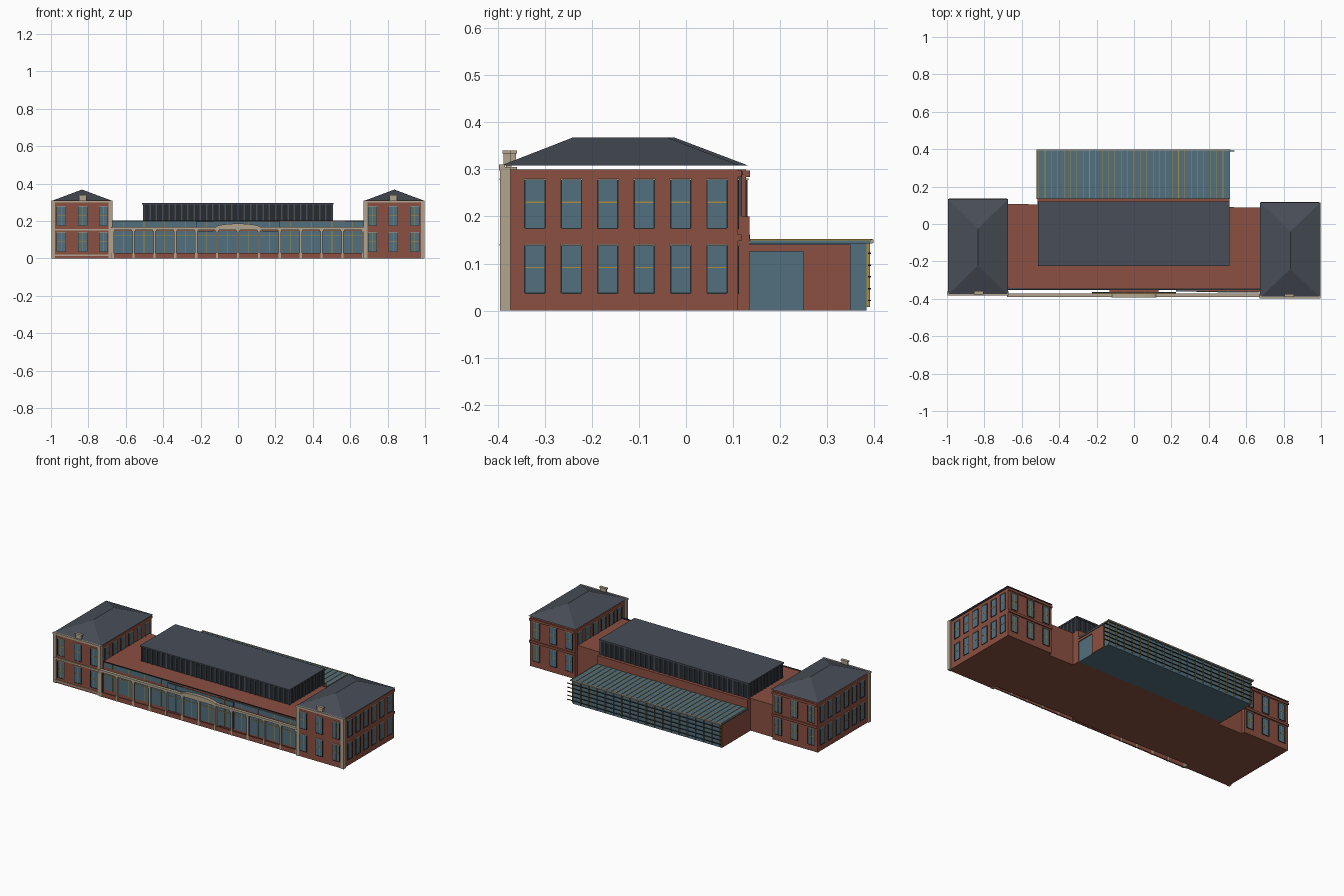
import bpy, bmesh, math

if "Cube" in bpy.data.objects:
    bpy.data.objects.remove(bpy.data.objects["Cube"])

def material(name, rgb):
    m = bpy.data.materials.new(name)
    m.diffuse_color = (*rgb, 1)
    m.use_nodes = True
    m.node_tree.nodes["Principled BSDF"].inputs["Base Color"].default_value = m.diffuse_color
    return m

BRICK = material("brick", (0.26, 0.08, 0.053))
GLASS = material("glass", (0.085, 0.16, 0.21))
SLATE = material("slate", (0.065, 0.075, 0.095))
STONE = material("stone", (0.45, 0.37, 0.27))
GOLD = material("gold_bars", (0.4, 0.26, 0.05))
DARK = material("dark_metal", (0.02, 0.025, 0.03))

def finish(name, bm, mat):
    bmesh.ops.recalc_face_normals(bm, faces=bm.faces)
    me = bpy.data.meshes.new(name)
    bm.to_mesh(me)
    bm.free()
    me.materials.append(mat)
    ob = bpy.data.objects.new(name, me)
    bpy.context.collection.objects.link(ob)
    return ob

def boxes(name, mat, items):
    """One object from many (x0, x1, y0, y1, z0, z1) boxes."""
    bm = bmesh.new()
    for x0, x1, y0, y1, z0, z1 in items:
        vs = bmesh.ops.create_cube(bm, size=1)["verts"]
        for v in vs:
            v.co = (x1 if v.co.x > 0 else x0, y1 if v.co.y > 0 else y0, z1 if v.co.z > 0 else z0)
    return finish(name, bm, mat)

def prism(name, mat, outline, vec):
    """Extrude a closed 3D outline along a vector."""
    bm = bmesh.new()
    f = bm.faces.new([bm.verts.new(p) for p in outline])
    ext = bmesh.ops.extrude_face_region(bm, geom=[f], use_keep_orig=True)["geom"]
    bmesh.ops.translate(bm, vec=vec, verts=[g for g in ext if isinstance(g, bmesh.types.BMVert)])
    return finish(name, bm, mat)

def on_wall(axis, face, sign, u0, u1, d0, d1, z0, z1):
    """Box on a wall facing +-axis, between depths d0 and d1 outwards."""
    a, b = sorted((face + sign * d0, face + sign * d1))
    return (a, b, u0, u1, z0, z1) if axis == "x" else (u0, u1, a, b, z0, z1)

def hip_roof(name, x0, x1, y0, y1, r0, r1, z0, z1):
    bm = bmesh.new()
    e = [bm.verts.new(p) for p in ((x0, y0, z0), (x1, y0, z0), (x1, y1, z0), (x0, y1, z0))]
    xm = (x0 + x1) / 2
    a, b = bm.verts.new((xm, r0, z1)), bm.verts.new((xm, r1, z1))
    for f in ((e[0], e[1], a), (e[1], e[2], b, a), (e[2], e[3], b), (e[3], e[0], a, b), e[::-1]):
        bm.faces.new(f)
    return finish(name, bm, SLATE)

LOW, HIGH = (0.037, 0.138), (0.175, 0.277)

def wing(side, s, y0, y1, ridge):
    inner, outer = 0.68 * s, 0.99 * s
    x0, x1 = sorted((inner, outer))
    boxes(side + "_wing_walls", BRICK, [(x0, x1, y0, y1, 0, 0.30)])
    hip_roof(side + "_wing_roof", x0 - 0.005, x1 + 0.007, y0 - 0.003, y1 + 0.005, *ridge, 0.308, 0.368)
    glass, bars, trim, frames = [], [], [], []

    def window(axis, face, sign, u, w, z):
        z0, z1 = z
        zm = z0 + (z1 - z0) * 0.54
        put = lambda l, *a: l.append(on_wall(axis, face, sign, *a))
        h = w / 2
        put(glass, u - h, u + h, -0.004, 0.001, z0, z1)
        put(bars, u - h, u + h, 0, 0.002, zm - 0.0015, zm + 0.0015)
        for e in (-1, 1):
            put(frames, u + e * h - 0.0015, u + e * h + 0.0015, 0, 0.003, z0, z1)
        put(frames, u - h, u + h, 0, 0.003, z0 - 0.002, z0 + 0.001)
        put(trim, u - h - 0.002, u + h + 0.002, 0, 0.005, z1, z1 + 0.004)
        if axis == "y":
            put(bars, u - 0.0015, u + 0.0015, 0, 0.002, z0, z1)

    # six bays along the sides, upper floor only on the inside
    for i in range(6):
        u = y0 + 0.07 + i * (y1 - y0 - 0.11) / 5.05
        for z in (LOW, HIGH):
            window("x", outer, s, u, 0.043, z)
        window("x", inner, -s, u, 0.043, HIGH)
    # three bays front and back
    for u in (0.72, 0.83, 0.945):
        for z in (LOW, HIGH):
            window("y", y0, -1, u * s, 0.046, z)
            window("y", y1, 1, u * s, 0.046, z)
    boxes(side + "_wing_window_glass", GLASS, glass)
    boxes(side + "_wing_window_bars", GOLD, bars)
    boxes(side + "_wing_window_frames", DARK, frames)
    boxes(side + "_wing_lintels", STONE, trim)

    # corner pilasters, front cornice and small roof pediment
    pil = [(x0 - 0.008, x0 + 0.012, y0 - 0.004, y0 + 0.018, 0, 0.305),
           (x1 - 0.012, x1 + 0.008, y0 - 0.004, y0 + 0.018, 0, 0.305),
           (x0 - 0.008, x1 + 0.008, y0 - 0.006, y0 + 0.006, 0.298, 0.31)]
    if s < 0:
        pil += [(x0, x1, y0 - 0.006, y0, z, z + 0.008) for z in (0.012, 0.150)]
    boxes(side + "_wing_stone_dressing", STONE, pil)
    boxes(side + "_wing_pediment", STONE,
          [(0.83 * s - 0.02, 0.83 * s + 0.02, y0 + 0.003, y0 + 0.016, 0.308, 0.338),
           (0.83 * s - 0.025, 0.83 * s + 0.025, y0 + 0.001, y0 + 0.018, 0.334, 0.340)])
    boxes(side + "_wing_back_bands", BRICK,
          [(x0, x1, y1, y1 + 0.008, z, z + 0.014) for z in (0.148, 0.284)])

wing("left", -1, -0.377, 0.128, (-0.22, -0.025))
wing("right", 1, -0.391, 0.110, (-0.24, -0.04))

# central hall, slightly skewed, with entrance bay
plan = [(-0.68, -0.342), (-0.13, -0.352), (-0.13, -0.367), (0.13, -0.367), (0.13, -0.352),
        (0.68, -0.362), (0.68, 0.087), (0.51, 0.09), (0.51, 0.135), (-0.515, 0.135),
        (-0.515, 0.105), (-0.68, 0.107)]
prism("central_hall", BRICK, [(x, y, 0) for x, y in plan], (0, 0, 0.2))

# front glazing on the hall, with a strip above the beam
def front_y(x):
    return -0.367 if abs(x) < 0.13 else -0.352 - x * 0.0147

glaze, thin = [], []
N = 12
STEP = 1.34 / N
for i in range(N):
    a = -0.67 + i * STEP
    m = a + STEP / 2
    y = min(front_y(a), front_y(a + STEP), front_y(m))
    glaze += [(a, a + STEP, y - 0.003, y + 0.004, 0.03, 0.146),
              (a, a + STEP, y - 0.003, y + 0.004, 0.168, 0.198)]
    thin += [(m - 0.0015, m + 0.0015, y - 0.005, y, 0.03, 0.146),
             (a, a + STEP, y - 0.005, y, 0.120, 0.123),
             (m - 0.0015, m + 0.0015, y - 0.005, y, 0.168, 0.198)]
boxes("front_glazing", GLASS, glaze)
boxes("front_glazing_bars", GOLD, thin)
boxes("hall_roof_edge", DARK, [(-0.68, 0.68, -0.352, -0.346, 0.198, 0.204)])

# free-standing stone screen with posts and shallow arch
screen = [(-0.68, 0.68, -0.388, -0.374, 0.152, 0.163), (-0.68, 0.68, -0.391, -0.372, 0.163, 0.168)]
for i in range(N + 1):
    x = -0.67 + i * STEP
    screen += [(x - 0.006, x + 0.006, -0.386, -0.375, 0, 0.152),
               (x - 0.010, x + 0.010, -0.389, -0.373, 0.144, 0.152)]
boxes("front_screen", STONE, screen)
boxes("front_plinth", BRICK, [(-0.68, 0.68, -0.384, -0.376, 0, 0.028)])
arc = [(0.12 * math.cos(math.pi * t / 12), -0.392, 0.166 + 0.02 * math.sin(math.pi * t / 12)) for t in range(13)]
prism("front_arch", STONE, arc, (0, 0.02, 0))

# rooftop lantern with vertical ribs
boxes("lantern_body", DARK, [(-0.505, 0.505, -0.218, 0.115, 0.2, 0.290)])
boxes("lantern_roof", SLATE, [(-0.513, 0.510, -0.225, 0.121, 0.288, 0.296)])
ribs = []
for i in range(31):
    x = -0.503 + i * 1.006 / 30
    ribs += [(x - 0.004, x + 0.004, y - 0.005, y + 0.005, 0.2, 0.288) for y in (-0.217, 0.114)]
for i in range(11):
    y = -0.214 + i * 0.0325
    ribs += [(x - 0.005, x + 0.005, y - 0.004, y + 0.004, 0.2, 0.288) for x in (-0.504, 0.504)]
boxes("lantern_ribs", SLATE, ribs)

# rear glazed extension
boxes("extension_glass", GLASS, [(-0.508, 0.505, 0.13, 0.384, 0, 0.143)])
boxes("extension_end_walls", BRICK, [(-0.515, -0.5, 0.13, 0.384, 0, 0.143), (0.5, 0.51, 0.25, 0.35, 0, 0.14),
                                     (0.5, 0.51, 0.13, 0.35, 0.126, 0.14)])
boxes("extension_roof", GLASS, [(-0.52, 0.512, 0.135, 0.396, 0.143, 0.149)])
boxes("extension_roof_edge", STONE, [(-0.52, 0.515, 0.392, 0.398, 0.144, 0.151)])
boxes("extension_roof_bars", GOLD,
      [(x - 0.0015, x + 0.0015, 0.136, 0.396, 0.149, 0.152) for x in (-0.51 + i * 1.02 / 30 for i in range(31))])
boxes("extension_back_bars", GOLD,
      [(x - 0.002, x + 0.002, 0.384, 0.391, 0.008, 0.143) for x in (-0.505 + i * 1.01 / 18 for i in range(19))])
boxes("extension_back_rails", DARK,
      [(-0.512, 0.538, 0.387, 0.393, z, z + 0.003) for z in (0.02, 0.045, 0.07, 0.095, 0.12)])
